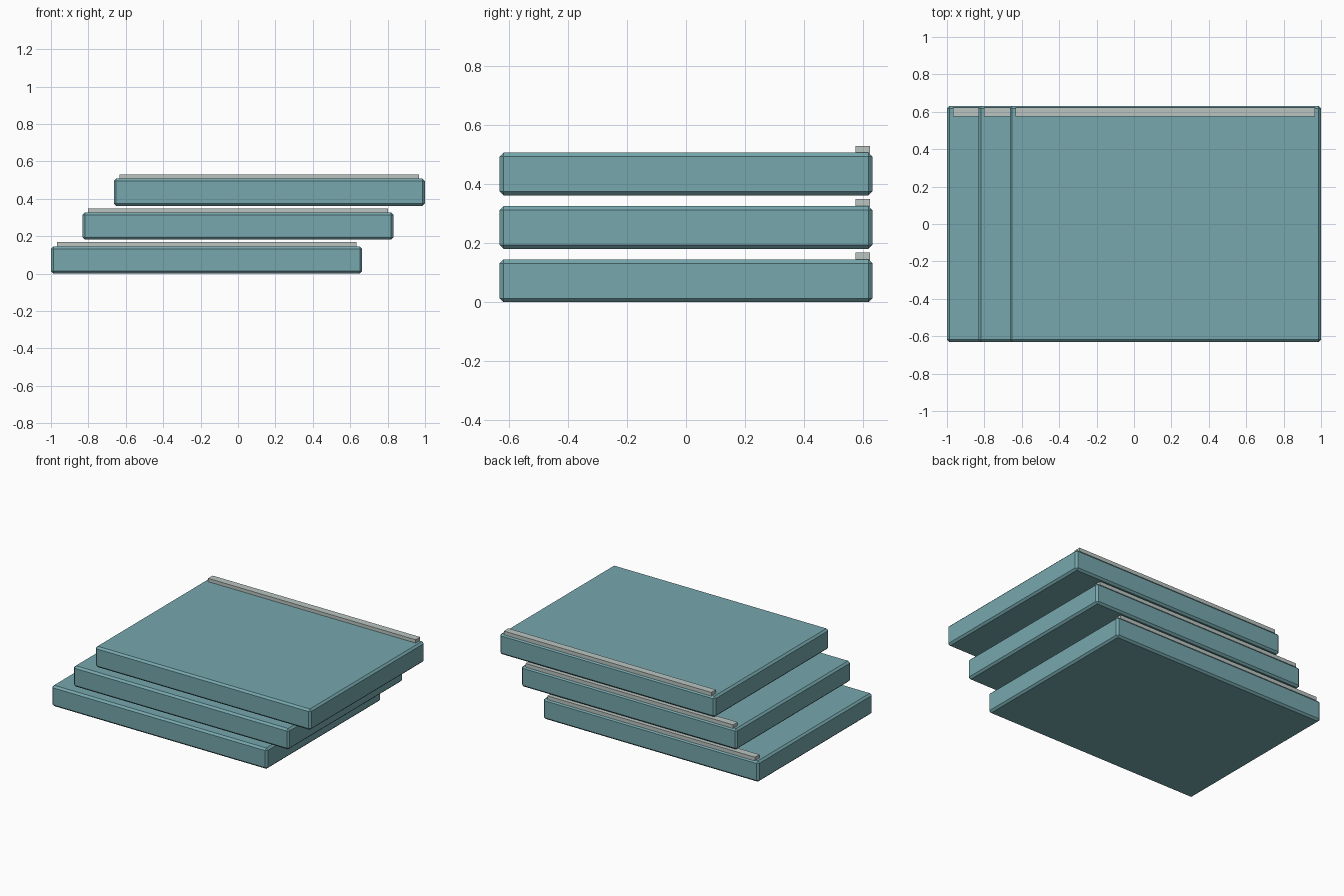
import bpy

cube = bpy.data.objects.get("Cube")
if cube:
    bpy.data.objects.remove(cube, do_unlink=True)


def make_material(name, color):
    mat = bpy.data.materials.new(name)
    mat.use_nodes = True
    mat.diffuse_color = color
    mat.node_tree.nodes["Principled BSDF"].inputs["Base Color"].default_value = color
    return mat


def box(name, low, high, mat, bevel=0):
    center = [(a + b) / 2 for a, b in zip(low, high)]
    bpy.ops.mesh.primitive_cube_add(size=1, location=center)
    obj = bpy.context.object
    obj.name = name
    obj.scale = [b - a for a, b in zip(low, high)]
    bpy.ops.object.transform_apply(location=False, rotation=False, scale=True)
    obj.data.materials.append(mat)
    if bevel:
        mod = obj.modifiers.new("Chamfer", "BEVEL")
        mod.width = bevel
        mod.segments = 1
    return obj


teal = make_material("teal", (0.18, 0.39, 0.42, 1))
pale_grey = make_material("pale grey", (0.49, 0.56, 0.53, 1))

WIDTH, HALF_DEPTH, THICK = 1.664, 0.631, 0.145
STEP_X, STEP_Z = 0.168, 0.181

# Three staggered slabs, each with a thin strip along its back edge
for i, level in enumerate(("lower", "middle", "upper")):
    x, z = -1 + i * STEP_X, i * STEP_Z
    top = z + THICK
    box(level + "_slab", (x, -HALF_DEPTH, z), (x + WIDTH, HALF_DEPTH, top), teal, 0.013)
    box(level + "_back_strip", (x + 0.031, 0.574, top - 0.003),
        (x + WIDTH - 0.031, 0.624, top + 0.023), pale_grey)
